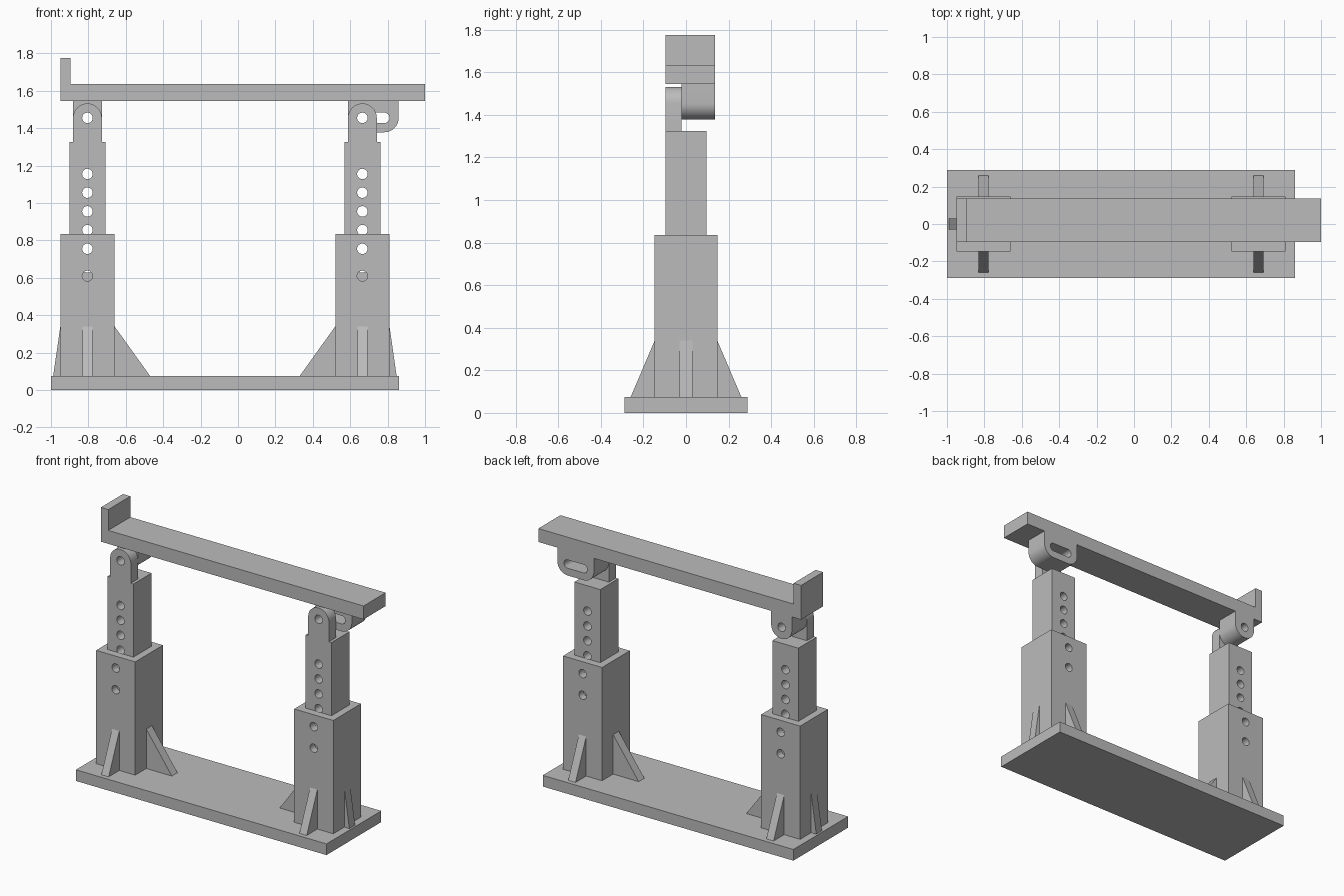
import bpy
import bmesh
from math import sin, cos, pi
from mathutils import Vector

if "Cube" in bpy.data.objects:
    bpy.data.objects.remove(bpy.data.objects["Cube"], do_unlink=True)

steel = bpy.data.materials.new("steel_grey")
steel.use_nodes = True
steel.diffuse_color = (0.5, 0.5, 0.5, 1)
steel.node_tree.nodes["Principled BSDF"].inputs["Base Color"].default_value = (0.5, 0.5, 0.5, 1)


def prism(name, profile, start, end, axis="y"):
    """Extrude an outline: (x, z) along y, or (y, z) along x."""
    def place(u, v, t):
        return Vector((u, t, v)) if axis == "y" else Vector((t, u, v))
    bm = bmesh.new()
    face = bm.faces.new([bm.verts.new(place(u, v, start)) for u, v in profile])
    extruded = bmesh.ops.extrude_face_region(bm, geom=[face])["geom"]
    moved = [g for g in extruded if isinstance(g, bmesh.types.BMVert)]
    bmesh.ops.translate(bm, verts=moved, vec=place(0, 0, end - start))
    bmesh.ops.recalc_face_normals(bm, faces=bm.faces)
    mesh = bpy.data.meshes.new(name)
    bm.to_mesh(mesh)
    bm.free()
    mesh.materials.append(steel)
    obj = bpy.data.objects.new(name, mesh)
    bpy.context.collection.objects.link(obj)
    return obj


def rect(u0, u1, v0, v1):
    return [(u0, v0), (u1, v0), (u1, v1), (u0, v1)]


def arc(cx, cz, r, a0, a1, n=16):
    return [(cx + r * cos(a0 + (a1 - a0) * i / n), cz + r * sin(a0 + (a1 - a0) * i / n))
            for i in range(n + 1)]


def slot(x0, x1, z, r):
    """Stadium outline, a circle when x0 equals x1."""
    pts = arc(x0, z, r, pi / 2, 3 * pi / 2) + arc(x1, z, r, -pi / 2, pi / 2)
    return pts[:-1] if x0 != x1 else pts[:16] + pts[17:-1]


def cut(obj, *outlines):
    """Cut outlines right through the part along y."""
    for outline in outlines:
        subtract(obj, prism("cutter", outline, -0.5, 0.5))


def subtract(obj, cutter):
    cutter.hide_render = True
    mod = obj.modifiers.new("cut", "BOOLEAN")
    mod.operation = "DIFFERENCE"
    mod.solver = "EXACT"
    mod.object = cutter
    bpy.context.view_layer.objects.active = obj
    bpy.ops.object.modifier_apply(modifier=mod.name)
    bpy.data.objects.remove(cutter, do_unlink=True)


def smooth(obj):
    bpy.ops.object.select_all(action="DESELECT")
    obj.select_set(True)
    bpy.context.view_layer.objects.active = obj
    bpy.ops.object.shade_smooth_by_angle(angle=0.6)


HOLE, EAR = 0.028, 0.077
FLOOR, SLEEVE_TOP, POST_TOP, PIVOT, BEAM = 0.075, 0.835, 1.325, 1.455, 1.545

# Base plate and top beam with its end stop
prism("base_plate", rect(-1, 0.86, -0.29, 0.29) and rect(-1, 0.86, 0, FLOOR), -0.29, 0.29)
prism("top_beam", [(-0.95, BEAM), (1, BEAM), (1, 1.635), (-0.895, 1.635),
                   (-0.895, 1.775), (-0.95, 1.775)], -0.097, 0.137)

# Telescopic legs: side is the outward direction, reach is the lug's slot length
for label, cx, side, reach in (("right", -0.805, -1, 0), ("left", 0.665, 1, 0.117)):
    # Hollow outer sleeve with pin holes
    sleeve = prism(label + "_sleeve", rect(cx - 0.145, cx + 0.145, FLOOR, SLEEVE_TOP), -0.147, 0.147)
    subtract(sleeve, prism("bore", rect(cx - 0.097, cx + 0.097, 0.2, 1), -0.097, 0.097))
    cut(sleeve, slot(cx, cx, 0.755, HOLE), slot(cx, cx, 0.61, HOLE))
    smooth(sleeve)

    # Sliding inner post with a row of adjustment holes
    post = prism(label + "_inner_post", rect(cx - 0.096, cx + 0.096, 0.45, POST_TOP), -0.096, 0.096)
    cut(post, *[slot(cx, cx, 0.655 + 0.1 * i, HOLE) for i in range(6)])
    smooth(post)

    # Rounded ear on the front half of the post
    ear = prism(label + "_post_ear", [(cx - EAR, POST_TOP), (cx + EAR, POST_TOP)]
                + arc(cx, PIVOT, EAR, 0, pi), -0.096, -0.022)
    cut(ear, slot(cx, cx, PIVOT, HOLE))
    smooth(ear)

    # Beam lug behind the ear, slotted on the left leg
    lug = prism(label + "_beam_lug", [(cx + reach + EAR, BEAM), (cx - EAR, BEAM)]
                + arc(cx, PIVOT, EAR, pi, 1.5 * pi, 10)
                + arc(cx + reach, PIVOT, EAR, 1.5 * pi, 2 * pi, 10)[0 if reach else 1:],
                -0.02, 0.137)
    cut(lug, slot(cx, cx + reach, PIVOT, HOLE))
    smooth(lug)

    # Triangular gussets on all four faces of the sleeve
    for word, s in (("front", -1), ("back", 1)):
        prism(f"{label}_{word}_gusset", [(s * 0.147, FLOOR), (s * 0.26, FLOOR), (s * 0.147, 0.34)],
              cx - 0.027, cx + 0.027, "x")
    for word, s, foot in (("outer", side, 0.183), ("inner", -side, 0.335)):
        prism(f"{label}_{word}_gusset", [(cx + s * 0.145, FLOOR), (cx + s * foot, FLOOR),
                                         (cx + s * 0.145, 0.34)], -0.03, 0.03)
